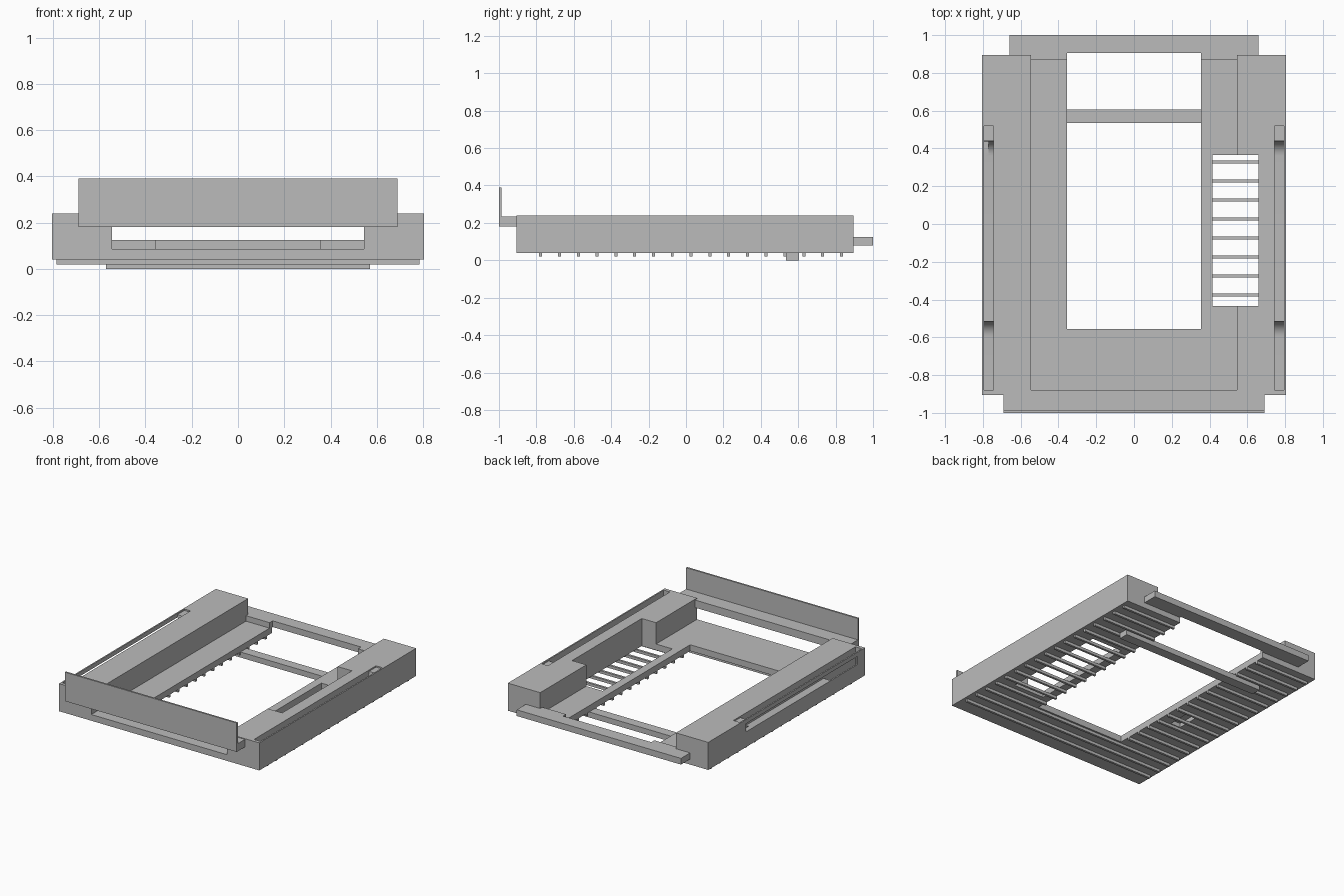
import bpy, bmesh, math

if "Cube" in bpy.data.objects:
    bpy.data.objects.remove(bpy.data.objects["Cube"], do_unlink=True)

grey = bpy.data.materials.new("plain grey")
grey.use_nodes = True
grey.diffuse_color = (0.5, 0.5, 0.5, 1)
grey.node_tree.nodes["Principled BSDF"].inputs["Base Color"].default_value = (0.5, 0.5, 0.5, 1)


def prism(name, profile, x0, x1):
    """Extrude a (y, z) profile from x0 to x1."""
    bm = bmesh.new()
    face = bm.faces.new([bm.verts.new((x0, y, z)) for y, z in profile])
    side = bmesh.ops.extrude_face_region(bm, geom=[face])["geom"]
    bmesh.ops.translate(bm, vec=(x1 - x0, 0, 0),
                        verts=[v for v in side if isinstance(v, bmesh.types.BMVert)])
    bmesh.ops.recalc_face_normals(bm, faces=bm.faces)
    mesh = bpy.data.meshes.new(name)
    bm.to_mesh(mesh)
    bm.free()
    mesh.materials.append(grey)
    obj = bpy.data.objects.new(name, mesh)
    bpy.context.collection.objects.link(obj)
    return obj


def box(name, x0, x1, y0, y1, z0, z1):
    return prism(name, [(y0, z0), (y1, z0), (y1, z1), (y0, z1)], x0, x1)


def cut(obj, cutter):
    """Subtract the cutter, then discard it."""
    cutter.hide_render = True
    mod = obj.modifiers.new("cut", "BOOLEAN")
    mod.operation, mod.solver, mod.object = "DIFFERENCE", "EXACT", cutter
    bpy.ops.object.select_all(action="DESELECT")
    bpy.context.view_layer.objects.active = obj
    obj.select_set(True)
    bpy.ops.object.modifier_apply(modifier=mod.name)
    bpy.data.objects.remove(cutter, do_unlink=True)


def fillet(y, z, r, steps=8):
    """Concave quarter curve dropping from (y, z) towards the front."""
    return [(y - r + r * math.cos(a), z - r * math.sin(a))
            for a in (math.pi / 2 * i / steps for i in range(steps + 1))]


INNER, OUTER = 0.545, 0.805
FRONT, BACK = -0.905, 0.895
FLOOR, DECK, TOP = 0.04, 0.085, 0.24
HOLE = 0.355

# Floor tray with its large opening, side vent and shallow underside recess
floor = box("floor_tray", -INNER, INNER, FRONT, BACK, FLOOR, DECK)
cut(floor, box("opening_cutter", -HOLE, HOLE, -0.555, 1.1, -0.1, 0.3))
vent = (0.415, 0.66, -0.435, 0.365, -0.1, 0.4)
cut(floor, box("vent_cutter", *vent))
cut(floor, box("recess_cutter", -0.53, -0.45, -0.16, 0.03, 0, 0.07))

# Side rails with stepped, curved slots in the top
slot = ([(-0.88, 0.3), (0.52, 0.3), (0.52, 0.23)]
        + fillet(0.44, 0.23, 0.08) + fillet(-0.515, 0.15, 0.08) + [(-0.88, 0.07)])
for side, name in ((-1, "right_rail"), (1, "left_rail")):
    rail = box(name, *sorted((side * INNER, side * OUTER)), FRONT, BACK, FLOOR, TOP)
    cut(rail, prism("slot_cutter", slot, *sorted((side * 0.745, side * 0.795))))
    if side > 0:
        cut(rail, box("vent_cutter", *vent))
    else:
        cut(rail, box("window_cutter", -0.9, -0.77, -0.82, 0.46, 0.151, 0.21))
    bpy.ops.object.shade_smooth_by_angle(angle=math.radians(30))

# Front beam and upright front panel
box("front_beam", -0.69, 0.69, -1, FRONT, 0.18, 0.235)
box("front_beam_inner", -INNER, INNER, FRONT, -0.88, 0.18, 0.235)
box("front_panel", -0.69, 0.69, -1, -0.987, 0.18, 0.39)

# Rear bar with a tab reaching forward at each end
box("rear_bar", -0.66, 0.66, 0.905, 1, 0.08, 0.125)
for side, name in ((-1, "right_rear_tab"), (1, "left_rear_tab")):
    box(name, *sorted((side * HOLE, side * 0.66)), 0.87, 0.905, 0.08, 0.125)

# Cross bar under the opening
box("cross_bar", -0.57, 0.57, 0.535, 0.605, 0, FLOOR)

# Underside ribs, interrupted by the opening
for i in range(17):
    y = -0.777 + 0.1005 * i
    spans = [(-0.785, 0.785)] if y < -0.555 else [(-0.785, -HOLE), (HOLE, 0.785)]
    for x0, x1 in spans:
        box("underside_rib", x0, x1, y - 0.008, y + 0.008, 0.02, FLOOR)
